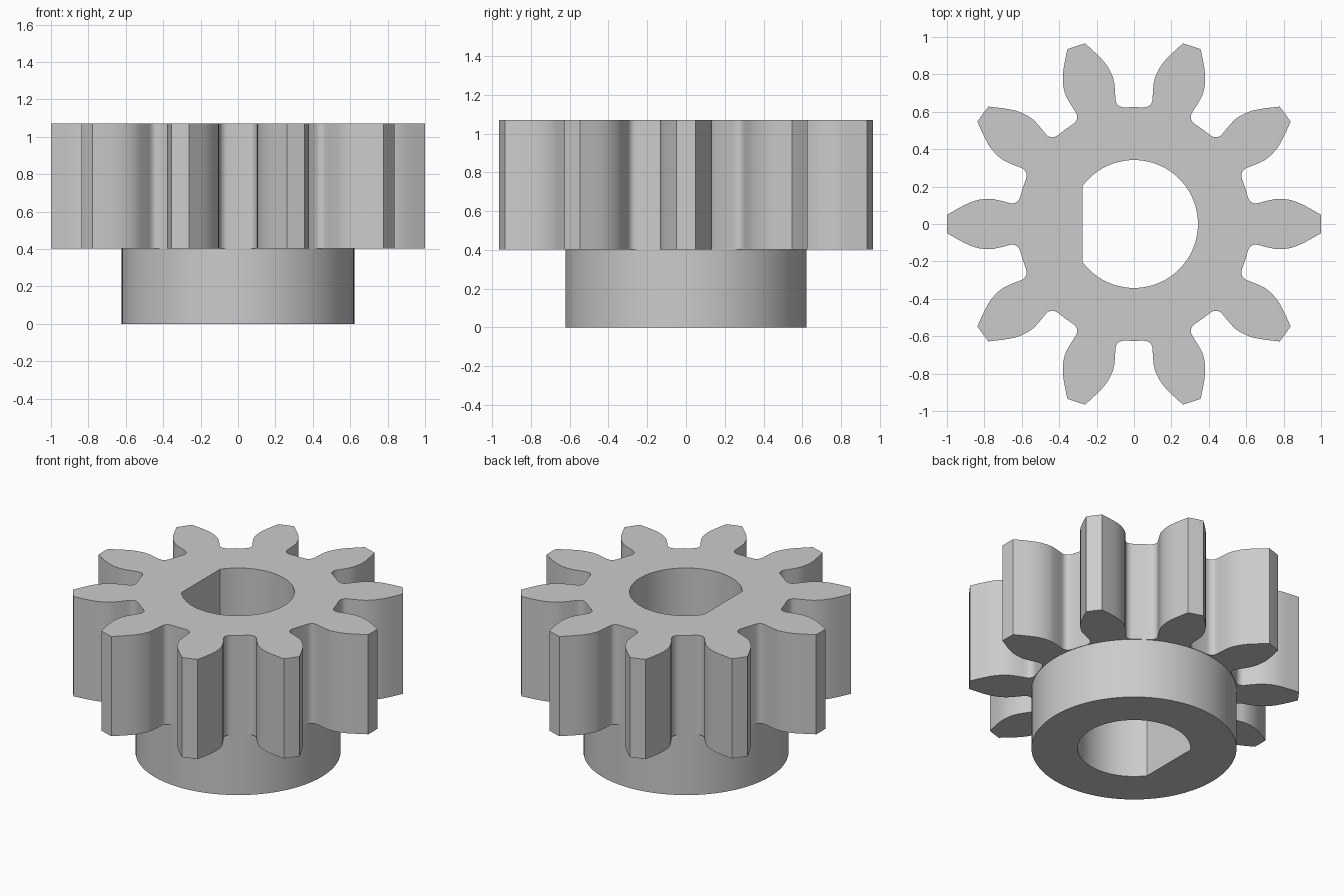
import bpy, bmesh, math
from mathutils import Matrix, Vector
from mathutils.geometry import interpolate_bezier

cube = bpy.data.objects.get("Cube")
if cube:
    bpy.data.objects.remove(cube)

TEETH = 10
BORE_RADIUS, BORE_FLAT = 0.342, 0.275
HUB_RADIUS, HUB_TOP, GEAR_TOP = 0.622, 0.403, 1.07

grey = bpy.data.materials.new("plain grey")
grey.use_nodes = True
grey.diffuse_color = (0.6, 0.6, 0.6, 1)
grey.node_tree.nodes["Principled BSDF"].inputs["Base Color"].default_value = (0.6, 0.6, 0.6, 1)


def arc(radius, start, end, steps):
    return [Vector((radius * math.cos(a), radius * math.sin(a)))
            for a in (start + (end - start) * i / steps for i in range(steps + 1))]


def smooth_path(points, steps=4):
    """Curve running smoothly through all the given points."""
    path = [points[0]]
    for i in range(len(points) - 1):
        a, b = points[i], points[i + 1]
        before, after = points[max(i - 1, 0)], points[min(i + 2, len(points) - 1)]
        path += interpolate_bezier(a, a + (b - before) / 6, b - (after - a) / 6, b, steps + 1)[1:]
    return path


def tooth_outline():
    """Half a tooth from root to tip, mirrored and repeated round the wheel."""
    half_pitch = math.pi / TEETH
    root = Vector((0.625 * math.cos(half_pitch), 0.625 * math.sin(half_pitch)))
    flank = [Vector(p) for p in ((0.608, 0.146), (0.622, 0.122), (0.652, 0.11), (0.715, 0.125),
                                 (0.785, 0.135), (0.877, 0.115), (0.999, 0.05))]
    upper = [root] + smooth_path(flank)
    lower = [Vector((p.x, -p.y)) for p in upper[1:]]
    tooth = lower + upper[::-1]
    tooth.insert(len(lower), Vector((1.0, 0)))
    return [Matrix.Rotation(2 * half_pitch * k, 2) @ p for k in range(TEETH) for p in tooth]


def bored_prism(name, outer, z0, z1):
    """Upright prism with a D-shaped bore through it."""
    bm = bmesh.new()
    corner = math.acos(-BORE_FLAT / BORE_RADIUS)
    caps = ([], [])
    for loop in (outer, arc(BORE_RADIUS, -corner, corner, 64)):
        rings = []
        for cap, z in zip(caps, (z0, z1)):
            ring = [bm.verts.new((p.x, p.y, z)) for p in loop]
            cap += [bm.edges.new((ring[i - 1], ring[i])) for i in range(len(ring))]
            rings.append(ring)
        low, high = rings
        for i in range(len(low)):
            bm.faces.new((low[i - 1], low[i], high[i], high[i - 1]))
    for cap in caps:
        bmesh.ops.triangle_fill(bm, edges=cap, use_beauty=True, normal=(0, 0, 1))
    bmesh.ops.recalc_face_normals(bm, faces=bm.faces)
    mesh = bpy.data.meshes.new(name)
    bm.to_mesh(mesh)
    bm.free()
    mesh.materials.append(grey)
    obj = bpy.data.objects.new(name, mesh)
    bpy.context.collection.objects.link(obj)
    bpy.ops.object.select_all(action='DESELECT')
    obj.select_set(True)
    bpy.context.view_layer.objects.active = obj
    bpy.ops.object.shade_smooth_by_angle(angle=math.radians(30))


# Toothed wheel on top of the round hub
bored_prism("gear_wheel", tooth_outline(), HUB_TOP, GEAR_TOP)
bored_prism("hub", arc(HUB_RADIUS, 0, 2 * math.pi, 96)[:-1], 0, HUB_TOP)
